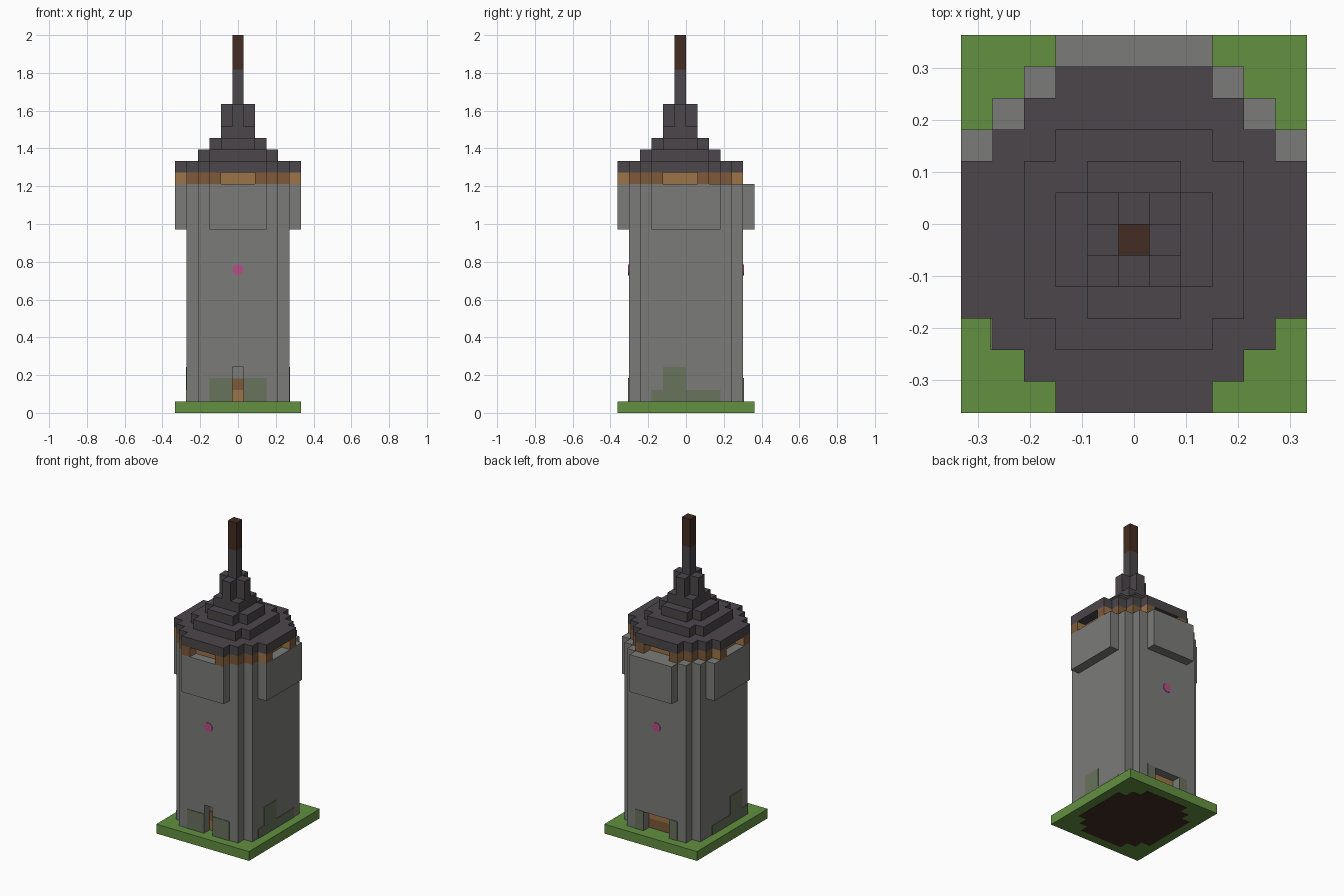
import bpy, bmesh, math
from mathutils import Vector

V = 2 / 33          # one block
ROOF_Y = -0.5       # roof sits half a block forward

cube = bpy.data.objects.get("Cube")
if cube:
    bpy.data.objects.remove(cube, do_unlink=True)


def material(name, rgb):
    def linear(c):
        c /= 255
        return c / 12.92 if c <= 0.04045 else ((c + 0.055) / 1.055) ** 2.4
    col = [linear(c) for c in rgb] + [1]
    m = bpy.data.materials.new(name)
    m.use_nodes = True
    m.diffuse_color = col
    m.node_tree.nodes["Principled BSDF"].inputs["Base Color"].default_value = col
    return m


GRASS = material("grass green", (98, 144, 64))
STONE = material("stone grey", (123, 123, 120))
SLATE = material("roof slate", (75, 70, 74))
DARK = material("dark brown", (67, 44, 34))
WOOD = material("wood brown", (125, 90, 58))
TAN = material("light tan wood", (156, 116, 72))
MOSS = material("mossy stone", (104, 114, 92))
PINK = material("pink", (184, 79, 134))


def finish(name, bm, *mats):
    bmesh.ops.recalc_face_normals(bm, faces=bm.faces)
    bmesh.ops.scale(bm, vec=(V, V, V), verts=bm.verts)
    me = bpy.data.meshes.new(name)
    bm.to_mesh(me)
    bm.free()
    for m in mats:
        me.materials.append(m)
    ob = bpy.data.objects.new(name, me)
    bpy.context.collection.objects.link(ob)
    return ob


def box(name, x, y, z, mat):
    bm = bmesh.new()
    bmesh.ops.create_cube(bm, size=1)
    for v in bm.verts:
        v.co = [r[0] if c < 0 else r[1] for r, c in zip((x, y, z), v.co)]
    return finish(name, bm, mat)


def stepped(name, steps, z0, z1, mat, y0=0.0):
    """Prism with stepped corners; steps are (half width, half depth) pairs,
    widths growing while depths shrink."""
    quad = [(0, steps[0][1])]
    for i, (w, d) in enumerate(steps):
        quad.append((w, d))
        quad.append((w, steps[i + 1][1] if i + 1 < len(steps) else 0))
    quad = quad[1:-1]
    ring = quad + [(x, -y) for x, y in reversed(quad)]
    ring += [(-x, y) for x, y in reversed(ring)]
    bm = bmesh.new()
    face = bm.faces.new([bm.verts.new((x, y + y0, z0)) for x, y in ring])
    top = bmesh.ops.extrude_face_region(bm, geom=[face])["geom"]
    bmesh.ops.translate(bm, vec=(0, 0, z1 - z0),
                        verts=[g for g in top if isinstance(g, bmesh.types.BMVert)])
    return finish(name, bm, mat)


def carve(ob, x, y, z):
    cutter = box("cutter", x, y, z, ob.data.materials[0])
    cutter.hide_render = True
    mod = ob.modifiers.new("opening", 'BOOLEAN')
    mod.operation, mod.object, mod.solver = 'DIFFERENCE', cutter, 'EXACT'
    bpy.context.view_layer.objects.active = ob
    bpy.ops.object.modifier_apply(modifier=mod.name)
    bpy.data.objects.remove(cutter, do_unlink=True)


# Ground slab with an earth patch underneath
box("ground", (-5.5, 5.5), (-6, 6), (0, 1), GRASS)
stepped("earth_patch", [(2.5, 5), (3.5, 4), (4.5, 3)], -0.03, 0.03, DARK)

# Tower shaft with a narrow front opening and a wide back one
shaft = stepped("tower_shaft", [(3.5, 5), (4.5, 4)], 1, 20, STONE)
carve(shaft, (-0.5, 0.5), (-6, -4), (0.9, 4))
carve(shaft, (-1.5, 1.5), (4, 6), (0.9, 3))
for i, mat in enumerate((TAN, WOOD)):
    box(f"front_door_panel_{i + 1}", (-0.5, 0.5), (-4.1, -4), (1 + i, 2 + i), mat)
for i, mat in enumerate((WOOD, TAN)):
    box(f"back_door_panel_{i + 1}", (-1.5, 1.5), (4, 4.1), (1 + i, 2 + i), mat)

# Projecting blocks near the top of each wall
for s, side in ((-1, "a"), (1, "b")):
    box(f"end_parapet_{side}", (-2.5, 2.5), sorted((s * 5, s * 6)), (16, 20), STONE)
    box(f"side_parapet_{side}", sorted((s * 4.5, s * 5.5)), (-3, 3), (16, 20), STONE)

# Moss plates at the foot of the walls
T = 0.06
for s, side in ((-1, "right"), (1, "left")):
    for y, inner, end in ((-5, 0.5, "front"), (5, 1.5, "back")):
        box(f"moss_{end}_{side}", sorted((s * inner, s * 2.5)), (y - T, y + T), (1, 3.05), MOSS)
    wall = (s * 4.5 - T, s * 4.5 + T)
    shift = 0 if s > 0 else -1
    box(f"moss_low_{side}", wall, (-3 + shift, 3 + shift), (1, 2), MOSS)
    box(f"moss_high_{side}", wall, (-2 + shift, shift), (2, 4), MOSS)

# Round pink markers on front and back
for y, end in ((-5, "front"), (5, "back")):
    bm = bmesh.new()
    bmesh.ops.create_cone(bm, cap_ends=True, segments=12, radius1=0.48, radius2=0.48, depth=2 * T)
    for v in bm.verts:
        v.co = Vector((v.co.x, y + v.co.z, 12.5 + v.co.y))
    finish(f"marker_{end}", bm, PINK)

# Timber gallery with a shallow recess in each side
eave = [(2.5, 5.5), (3.5, 4.5), (4.5, 3.5), (5.5, 2.5)]
gallery = stepped("timber_gallery", eave, 20, 21, WOOD, ROOF_Y)
for s in (-1, 1):
    carve(gallery, (-1.5, 1.5), sorted((ROOF_Y + s * 4.5, ROOF_Y + s * 6)), (19.5, 21.5))
    carve(gallery, sorted((s * 4.5, s * 6)), (ROOF_Y - 1.5, ROOF_Y + 1.5), (19.5, 21.5))
gallery.data.materials.append(TAN)
for p in gallery.data.polygons:
    x, y = abs(p.center.x / V), abs(p.center.y / V - ROOF_Y)
    recess = min(x, y) < 0.3 and max(x, y) < 5
    corner = (x > 4.6 and abs(p.normal.y) > 0.9) or (y > 4.6 and abs(p.normal.x) > 0.9)
    if abs(p.normal.z) < 0.5 and (recess or corner):
        p.material_index = 1

# Stepped roof and spire
tiers = [(eave, 21, 22),
         ([(2.5, 3.5), (3.5, 2.5)], 22, 23),
         ([(1.5, 2.5), (2.5, 1.5)], 23, 24),
         ([(1.5, 1.5)], 24, 25),
         ([(0.5, 1.5), (1.5, 0.5)], 25, 27),
         ([(0.5, 0.5)], 27, 30)]
for i, (steps, z0, z1) in enumerate(tiers):
    stepped(f"roof_tier_{i + 1}", steps, z0, z1, SLATE, ROOF_Y)
stepped("spire_tip", [(0.5, 0.5)], 30, 33, DARK, ROOF_Y)
